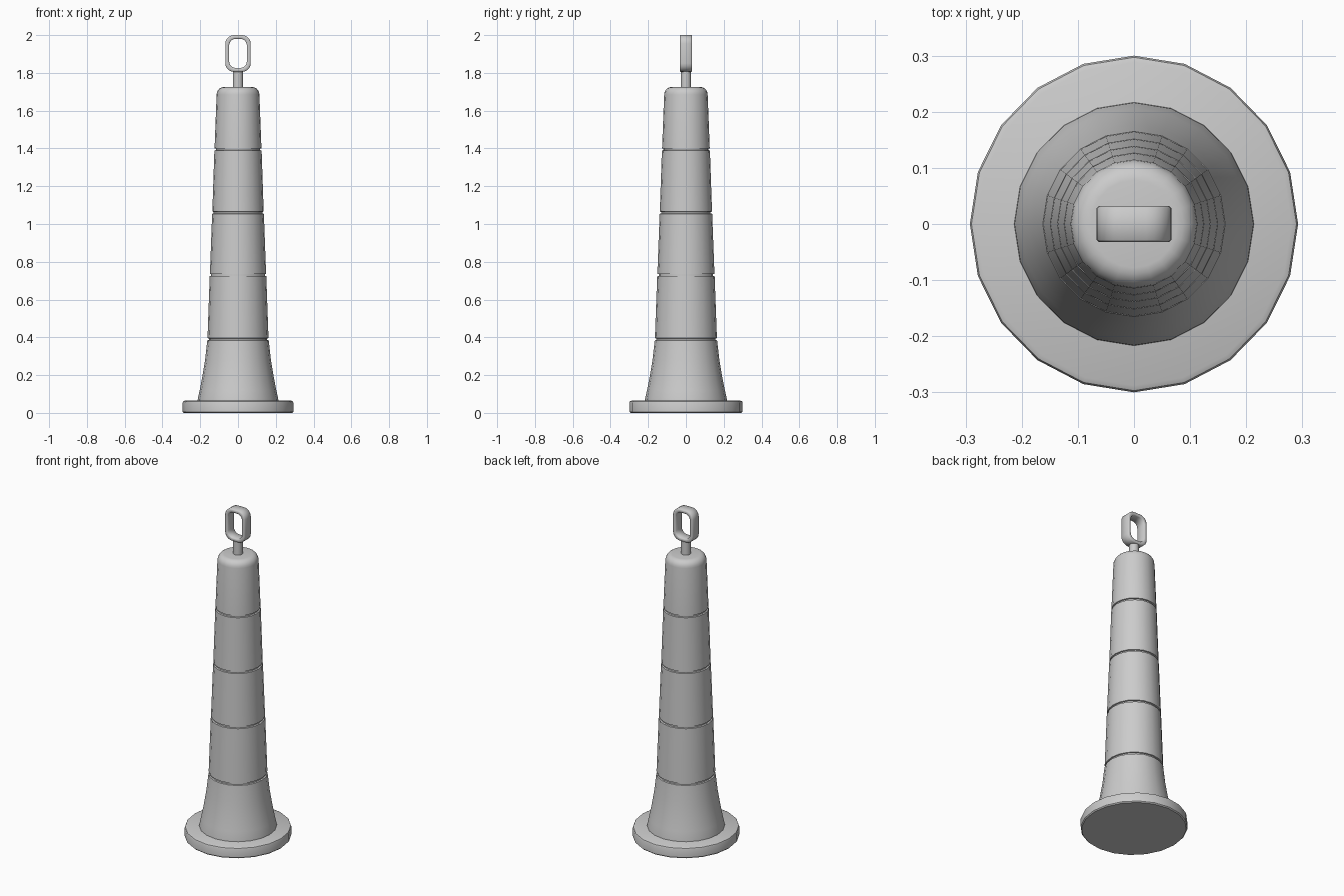
import bpy, bmesh, math

if "Cube" in bpy.data.objects:
    bpy.data.objects.remove(bpy.data.objects["Cube"])

SIDES = 20


def finish(bm, name, angle=35):
    bmesh.ops.recalc_face_normals(bm, faces=bm.faces)
    me = bpy.data.meshes.new(name)
    bm.to_mesh(me)
    bm.free()
    ob = bpy.data.objects.new(name, me)
    bpy.context.collection.objects.link(ob)
    bpy.ops.object.select_all(action='DESELECT')
    ob.select_set(True)
    bpy.context.view_layer.objects.active = ob
    bpy.ops.object.shade_smooth_by_angle(angle=math.radians(angle))
    return ob


def turned(name, profile, sides=SIDES, x_scale=1.0):
    """Closed turned solid from (radius, height) points, bottom to top."""
    bm = bmesh.new()
    rings = []
    for r, z in profile:
        rings.append([bm.verts.new((x_scale * r * math.cos(2 * math.pi * i / sides),
                                    r * math.sin(2 * math.pi * i / sides), z))
                      for i in range(sides)])
    for a, b in zip(rings, rings[1:]):
        for i in range(sides):
            j = (i + 1) % sides
            bm.faces.new((a[i], a[j], b[j], b[i]))
    bm.faces.new(rings[0][::-1])
    bm.faces.new(rings[-1])
    return finish(bm, name)


# weighted base disc
turned("base", [(0.294, 0.0), (0.30, 0.006), (0.30, 0.054), (0.297, 0.061), (0.288, 0.065)],
       x_scale=0.975)

# tapered body: flared skirt, four grooves, rounded shoulder
body = [(0.217, 0.063), (0.216, 0.075), (0.206, 0.12), (0.192, 0.19), (0.177, 0.28)]
for r, z in [(0.165, 0.39), (0.152, 0.73), (0.139, 1.06), (0.127, 1.395)]:
    body += [(r, z - 0.006), (r - 0.008, z - 0.004), (r - 0.008, z + 0.004), (r - 0.001, z + 0.006)]
for i in range(6):
    t = math.pi / 2 * i / 5
    body.append((0.078 + 0.037 * math.cos(t), 1.685 + 0.04 * math.sin(t)))
turned("body", body, x_scale=0.985)

# neck under the handle
turned("neck", [(0.027, 1.715), (0.027, 1.815)], sides=16)


def rounded_rect(hx, z0, z1, rad, steps=5):
    pts = []
    for k, (sx, z) in enumerate([(1, z1 - rad), (-1, z1 - rad), (-1, z0 + rad), (1, z0 + rad)]):
        for i in range(steps + 1):
            a = math.pi / 2 * (k + i / steps)
            pts.append((sx * (hx - rad) + rad * math.cos(a), z + rad * math.sin(a)))
    return pts


# handle loop: a small bevelled section carried round a rounded rectangle
def loop_handle():
    bm = bmesh.new()
    hy, b = 0.032, 0.004
    # inset from the outer face, and y position, around the section
    section = [(0, -hy + b), (b, -hy), (0.02 - b, -hy), (0.02, -hy + b),
               (0.02, hy - b), (0.02 - b, hy), (b, hy), (0, hy - b)]
    rings = [[bm.verts.new((x, y, z))
              for x, z in rounded_rect(0.067 - d, 1.806 + d, 2.0 - d, 0.045 - d * 0.5)]
             for d, y in section]
    n = len(rings[0])
    for a, c in zip(rings, rings[1:] + rings[:1]):
        for i in range(n):
            j = (i + 1) % n
            bm.faces.new((a[i], a[j], c[j], c[i]))
    return finish(bm, "handle_loop", 50)


loop_handle()
